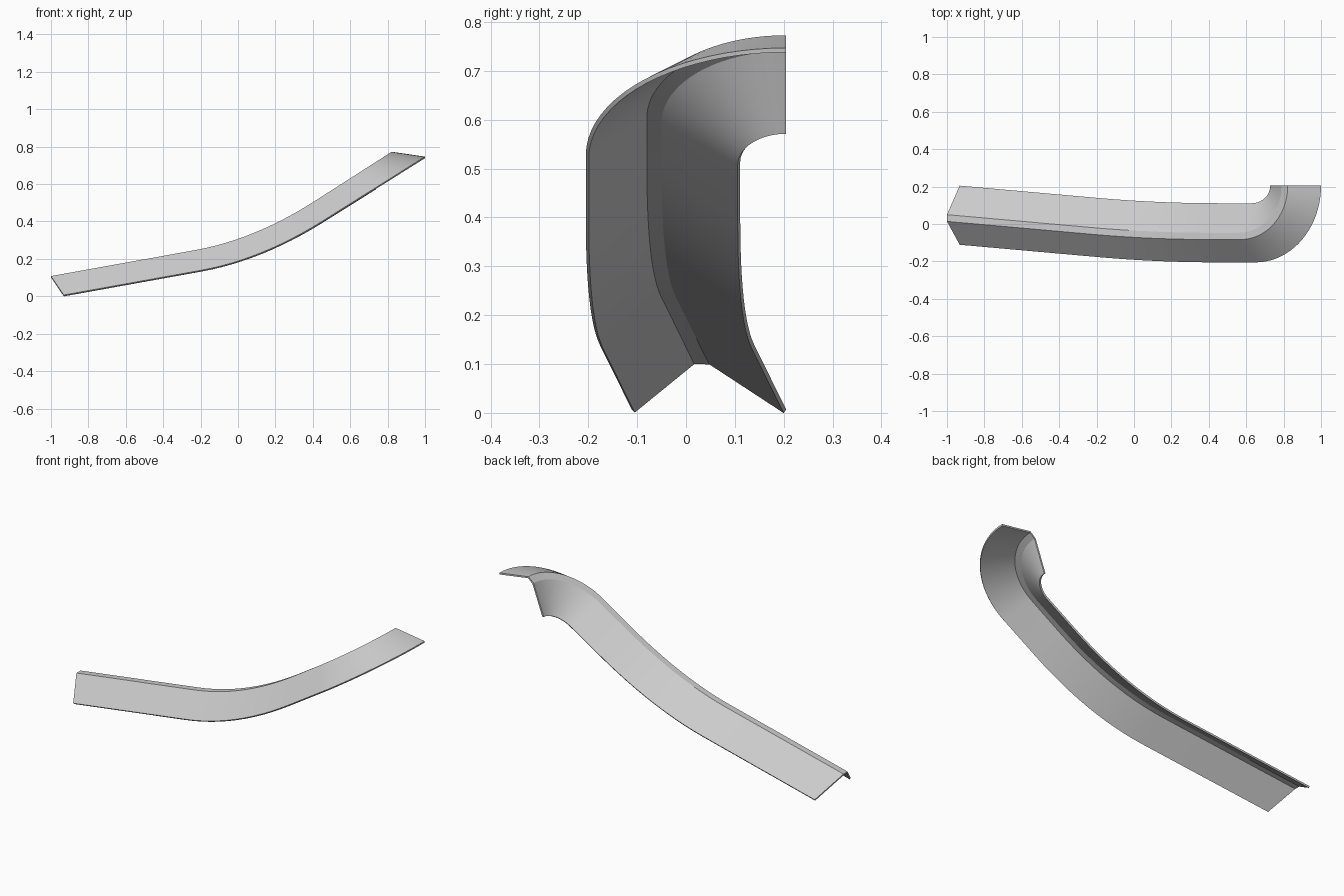
import bpy, bmesh, math

if "Cube" in bpy.data.objects:
    bpy.data.objects.remove(bpy.data.objects["Cube"])

# Rails of the angled strip:
# start x, start y, start z, slope-arc start x, arc end x, end slope, bend centre x, end x
RAILS = [
    (-0.932, -0.111, 0.007, -0.20, 0.45, 0.628, 0.65, 1.000),   # outer lower edge
    (-1.000, 0.014, 0.108, -0.23, 0.41, 0.640, 0.57, 0.822),    # ridge, outer side
    (-1.000, 0.050, 0.108, -0.23, 0.41, 0.630, 0.56, 0.790),    # ridge, inner side
    (-0.932, 0.205, 0.007, -0.20, 0.45, 0.625, 0.63, 0.728),    # inner lower edge
]
END_Y = 0.205


def eased(x, x0, v0, s0, xa, xb, s1):
    """Straight line, parabolic bend between xa and xb, straight line."""
    if x <= xa:
        return v0 + s0 * (x - x0)
    va = v0 + s0 * (xa - x0)
    t = min(x, xb) - xa
    v = va + s0 * t + (s1 - s0) * t * t / (2 * (xb - xa))
    return v + s1 * max(0, x - xb)


def rail_points(x0, y0, z0, xa, xb, slope, xc, xe):
    z = lambda x: eased(x, x0, z0, 0.18, xa, xb, slope)
    y = lambda x: eased(x, x0, y0, -0.089, xa, xb, 0.0)
    xs = [x0, (x0 + xa) / 2]
    xs += [xa + (xb - xa) * i / 12 for i in range(13)]
    pts = [(x, y(x), z(x)) for x in xs]
    # quarter turn towards the back
    ry = END_Y - y(xc)
    for i in range(21):
        a = math.pi / 2 * i / 20
        x = xc + (xe - xc) * math.sin(a)
        pts.append((x, END_Y - ry * math.cos(a), z(x)))
    return pts


# Loft the rails into a sheet
bm = bmesh.new()
grid = [[bm.verts.new(p) for p in rail_points(*r)] for r in RAILS]
for a, b in zip(grid, grid[1:]):
    for i in range(len(a) - 1):
        bm.faces.new((a[i], a[i + 1], b[i + 1], b[i]))
mesh = bpy.data.meshes.new("curved_ridge_trim")
bm.to_mesh(mesh)
bm.free()
trim = bpy.data.objects.new("curved_ridge_trim", mesh)
bpy.context.collection.objects.link(trim)

# Sheet thickness on the underside
solid = trim.modifiers.new("thickness", 'SOLIDIFY')
solid.thickness = 0.009
solid.offset = -1
bpy.context.view_layer.objects.active = trim
trim.select_set(True)
bpy.ops.object.modifier_apply(modifier=solid.name)
# Trim the far end flush with the back plane
for v in trim.data.vertices:
    v.co.y = min(v.co.y, END_Y)
bpy.ops.object.shade_smooth_by_angle(angle=math.radians(20))
